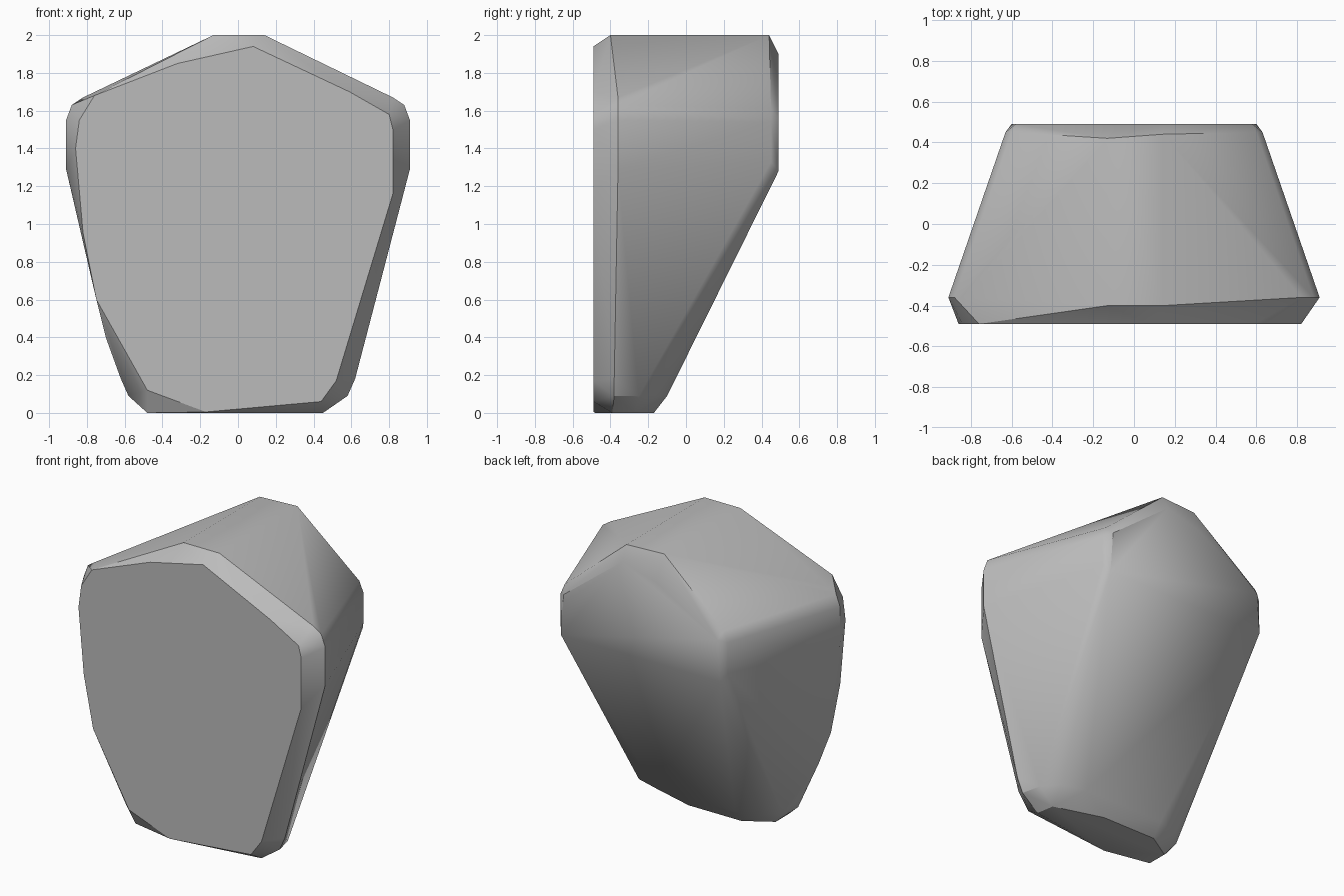
import bpy, bmesh, math

cube = bpy.data.objects.get("Cube")
if cube:
    bpy.data.objects.remove(cube, do_unlink=True)


def slice_at_depth(outline, y):
    """Stand an x-z outline upright at the given depth."""
    return [(x, y, z) for x, z in outline]


def slice_at_height(outline, z):
    """Lay an x-y outline flat at the given height."""
    return [(x, y, z) for x, y in outline]


def mirrored(points):
    return points + [(-x, y, z) for x, y, z in points]


# Flat front face
front_face = slice_at_depth([
    (-.17, .005), (-.48, .12), (-.75, .6), (-.82, .95), (-.86, 1.4),
    (-.84, 1.55), (-.76, 1.68), (-.32, 1.85), (.08, 1.94), (.59, 1.7),
    (.8, 1.58), (.82, 1.5), (.82, 1.16), (.52, .17), (.44, .06)], -.49)

# Rounded shoulders, wide near the front and narrow at the back
front_shoulder = mirrored(slice_at_depth(
    [(.82, 1.67), (.88, 1.63), (.91, 1.55), (.91, 1.29)], -.36))
back_shoulder = mirrored(slice_at_depth(
    [(.55, 1.64), (.6, 1.61), (.63, 1.54), (.63, 1.33)], .45))
back_face = mirrored(slice_at_depth([(.58, 1.56), (.6, 1.28)], .49))
back_peak = slice_at_depth([(-.12, 1.83), (.14, 1.9)], .49)

# Narrow crest along the top
crest = slice_at_height([(-.13, -.4), (.14, -.4), (.14, .44), (-.13, .42)], 2)

# Base and the rounded edge above it
base = slice_at_height([
    (-.17, -.48), (.45, -.39), (.43, -.27), (.1, -.17),
    (-.3, -.17), (-.48, -.28), (-.48, -.42)], 0)
base_rim = mirrored(slice_at_height(
    [(.3, -.1), (.46, -.15), (.55, -.25), (.58, -.38)], .09))
flanks = [(.62, -.38, .18), (-.62, -.38, .18), (-.7, -.43, .4)]

# Wrap all slices in one convex stone
mesh = bpy.data.meshes.new("boulder")
bm = bmesh.new()
for point in (front_face + front_shoulder + back_shoulder + back_face
              + back_peak + crest + base + base_rim + flanks):
    bm.verts.new(point)
hull = bmesh.ops.convex_hull(bm, input=bm.verts[:])
unused = {g for g in hull["geom_interior"] + hull["geom_unused"]
          if isinstance(g, bmesh.types.BMVert)}
bmesh.ops.delete(bm, geom=list(unused), context="VERTS")
bmesh.ops.dissolve_limit(bm, angle_limit=math.radians(1),
                         verts=bm.verts[:], edges=bm.edges[:])
bmesh.ops.recalc_face_normals(bm, faces=bm.faces[:])
bm.to_mesh(mesh)
bm.free()

boulder = bpy.data.objects.new("boulder", mesh)
bpy.context.collection.objects.link(boulder)

# Plain grey stone
stone = bpy.data.materials.new("grey stone")
stone.use_nodes = True
colour = (.5, .5, .5, 1)
stone.diffuse_color = colour
stone.node_tree.nodes["Principled BSDF"].inputs["Base Color"].default_value = colour
mesh.materials.append(stone)

# Soft rounded edges, crisp where faces meet sharply
bpy.ops.object.select_all(action="DESELECT")
boulder.select_set(True)
bpy.context.view_layer.objects.active = boulder
bpy.ops.object.shade_smooth_by_angle(angle=math.radians(30))
